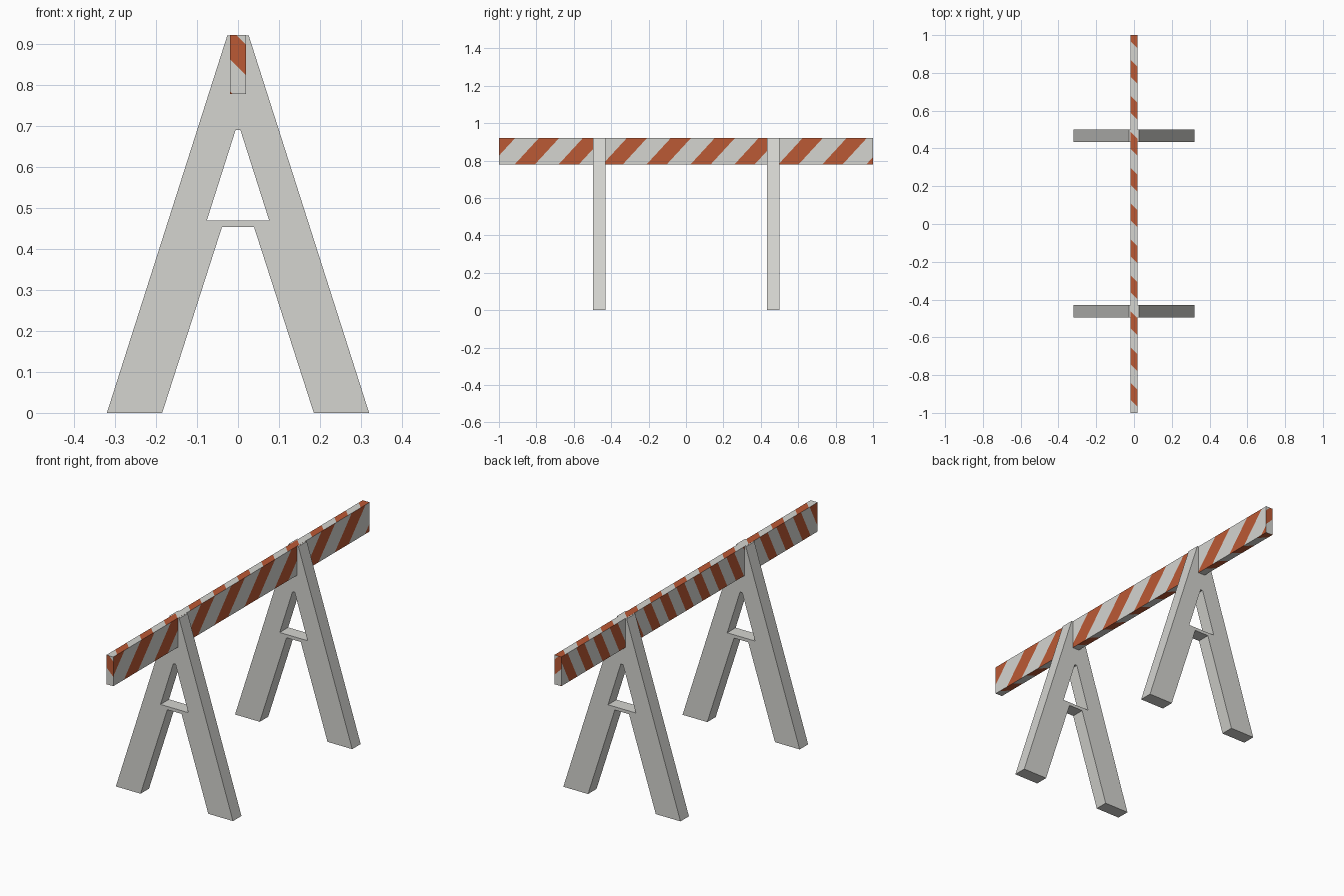
import bpy, bmesh, math
from mathutils import Vector

if "Cube" in bpy.data.objects:
    bpy.data.objects.remove(bpy.data.objects["Cube"])


def material(name, rgb):
    m = bpy.data.materials.new(name)
    m.diffuse_color = (*rgb, 1)
    m.use_nodes = True
    m.node_tree.nodes["Principled BSDF"].inputs["Base Color"].default_value = m.diffuse_color
    return m


white = material("off_white", (0.66, 0.66, 0.63))
orange = material("burnt_orange", (0.50, 0.10, 0.035))


def finish(bm, name, mats):
    bmesh.ops.recalc_face_normals(bm, faces=bm.faces[:])
    me = bpy.data.meshes.new(name)
    bm.to_mesh(me)
    bm.free()
    ob = bpy.data.objects.new(name, me)
    for m in mats:
        me.materials.append(m)
    bpy.context.collection.objects.link(ob)
    return ob


def stripe(bm, normal, slant, origin, period, width):
    """Cut one side of the board along slanted lines and colour every other band."""
    n, d, o = Vector(normal), Vector(slant), Vector(origin)

    def side():
        return [f for f in bm.faces if f.normal.dot(n) > 0.99]

    values = [d.dot(v.co - o) for f in side() for v in f.verts]
    lo, hi = min(values), max(values)
    for k in range(math.floor(lo / period), math.ceil(hi / period) + 1):
        for s in (k * period, k * period + width):
            if lo + 1e-4 < s < hi - 1e-4:
                faces = side()
                geom = faces + list({e for f in faces for e in f.edges}) \
                    + list({v for f in faces for v in f.verts})
                bmesh.ops.bisect_plane(bm, geom=geom, dist=1e-6,
                                       plane_co=o + d * (s / d.length_squared), plane_no=d)
                bm.normal_update()
    for f in side():
        if d.dot(f.calc_center_median() - o) % period < width:
            f.material_index = 1


# Striped crossboard
bm = bmesh.new()
bmesh.ops.create_cube(bm, size=1)
for v in bm.verts:
    v.co = (v.co.x * 0.038, v.co.y * 2, 0.85 + v.co.z * 0.144)
bm.normal_update()
stripe(bm, (1, 0, 0), (0, 1, -0.92), (0, -1.02, 0.922), 0.235, 0.108)
stripe(bm, (-1, 0, 0), (0, 1, -0.52), (0, -1.0, 0.922), 0.13, 0.062)
for sign in (1, -1):
    stripe(bm, (0, 0, sign), (1, 1, 0), (0, 0.0, 0), 0.19, 0.09)
    stripe(bm, (0, sign, 0), (1, 0, 1), (0, 0, 0.843), 0.152, 0.075)
finish(bm, "striped_board", [white, orange])

# Half of the A-shaped trestle outline (x, z), mirrored across x = 0
HALF = [(0, 0.454), (0.039, 0.454), (0.185, 0), (0.32, 0), (0.026, 0.9215), (0, 0.9215),
        (0, 0.69), (0.006, 0.69), (0.076, 0.47), (0, 0.47)]


def trestle(name, y0, y1):
    bm = bmesh.new()
    a = [bm.verts.new((x, y0, z)) for x, z in HALF]
    b = [bm.verts.new((x, y1, z)) for x, z in HALF]
    bm.faces.new(a)
    bm.faces.new(b[::-1])
    for i in range(len(HALF)):
        j = (i + 1) % len(HALF)
        if HALF[i][0] or HALF[j][0]:          # leave the centre seam open
            bm.faces.new((a[j], a[i], b[i], b[j]))
    dup = bmesh.ops.duplicate(bm, geom=bm.verts[:] + bm.edges[:] + bm.faces[:])["geom"]
    for g in dup:
        if isinstance(g, bmesh.types.BMVert):
            g.co.x *= -1
    bmesh.ops.reverse_faces(bm, faces=[g for g in dup if isinstance(g, bmesh.types.BMFace)])
    bmesh.ops.remove_doubles(bm, verts=bm.verts[:], dist=1e-5)
    finish(bm, name, [white])


trestle("front_trestle", -0.496, -0.43)
trestle("back_trestle", 0.434, 0.50)
